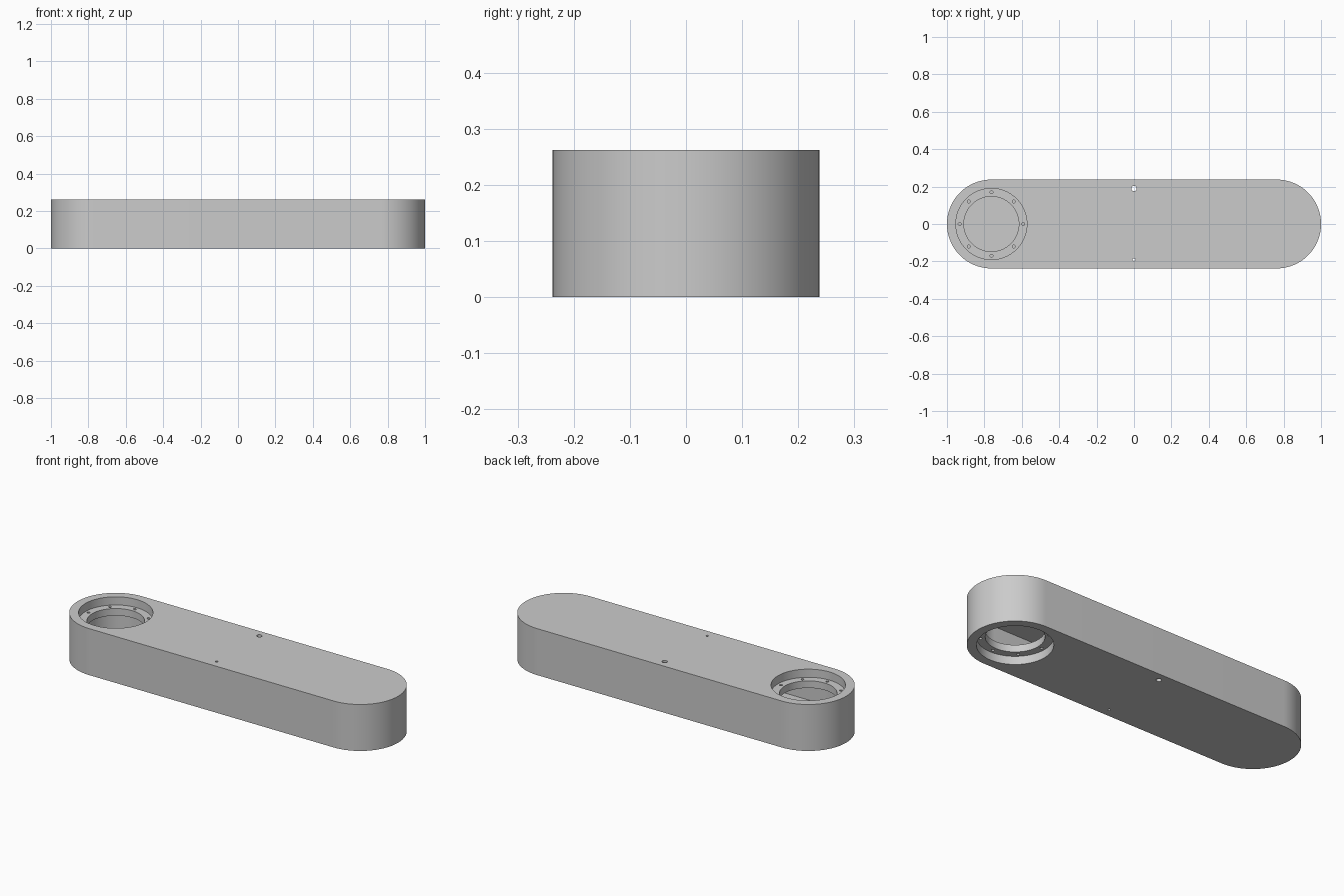
import bpy, bmesh
from math import pi, sin, cos, radians

cube = bpy.data.objects.get("Cube")
if cube:
    bpy.data.objects.remove(cube, do_unlink=True)

HEIGHT = 0.262
RADIUS = 0.2375
END_X = 1 - RADIUS
LEDGE = 0.046      # depth of each flange recess
WALL = 0.086       # thickness of top and bottom plates

grey = bpy.data.materials.new("light grey")
grey.use_nodes = True
colour = (0.6, 0.6, 0.6, 1)
grey.diffuse_color = colour
grey.node_tree.nodes["Principled BSDF"].inputs["Base Color"].default_value = colour


def circle(x, y, r, n):
    return [(x + r * cos(2 * pi * i / n), y + r * sin(2 * pi * i / n)) for i in range(n)]


def stadium(half, r, n=48):
    pts = []
    for cx, start in ((half, -pi / 2), (-half, pi / 2)):
        pts += [(cx + r * cos(start + pi * i / n), r * sin(start + pi * i / n))
                for i in range(n + 1)]
    return pts


def prisms(name, outlines, z0, z1):
    """One object holding an upright prism for each outline."""
    bm = bmesh.new()
    for outline in outlines:
        base = bm.faces.new([bm.verts.new((x, y, z0)) for x, y in outline])
        top = bmesh.ops.extrude_face_region(bm, geom=[base])["geom"]
        bmesh.ops.translate(bm, vec=(0, 0, z1 - z0),
                            verts=[v for v in top if isinstance(v, bmesh.types.BMVert)])
    bmesh.ops.recalc_face_normals(bm, faces=bm.faces)
    mesh = bpy.data.meshes.new(name)
    bm.to_mesh(mesh)
    bm.free()
    mesh.materials.append(grey)
    obj = bpy.data.objects.new(name, mesh)
    bpy.context.collection.objects.link(obj)
    return obj


def cut(body, outlines, z0, z1):
    cutter = prisms("cutter", outlines, z0, z1)
    cutter.hide_render = True
    mod = body.modifiers.new("cut", "BOOLEAN")
    mod.operation = "DIFFERENCE"
    mod.solver = "EXACT"
    mod.object = cutter
    bpy.context.view_layer.objects.active = body
    bpy.ops.object.modifier_apply(modifier=mod.name)
    bpy.data.objects.remove(cutter, do_unlink=True)


# Rounded arm body
body = prisms("arm_link", [stadium(END_X, RADIUS)], 0, HEIGHT)

# Flange openings: one facing up at one end, one facing down at the other
for x, up in ((-END_X, True), (END_X, False)):
    def bore(outlines, a, b):
        """Cut between two depths measured from the open side."""
        z = sorted((HEIGHT - a, HEIGHT - b) if up else (a, b))
        cut(body, outlines, *z)

    bore([circle(x, 0, 0.19, 96)], -0.05, LEDGE)
    bore([circle(x, 0, 0.147, 96)], -0.05, HEIGHT / 2)
    bolts = [circle(x + 0.17 * cos(k * pi / 4), 0.17 * sin(k * pi / 4), 0.008, 16)
             for k in range(8)]
    bore(bolts, LEDGE - 0.02, LEDGE + 0.03)

# Hollow channel joining both openings
cut(body, [stadium(END_X, 0.16)], WALL, HEIGHT - WALL)

# Through holes in the side walls
cut(body, [circle(0, 0.19, 0.014, 24), circle(0, -0.19, 0.007, 16)], -0.05, HEIGHT + 0.05)

bpy.ops.object.select_all(action="DESELECT")
body.select_set(True)
bpy.context.view_layer.objects.active = body
bpy.ops.object.shade_smooth_by_angle(angle=radians(30))
